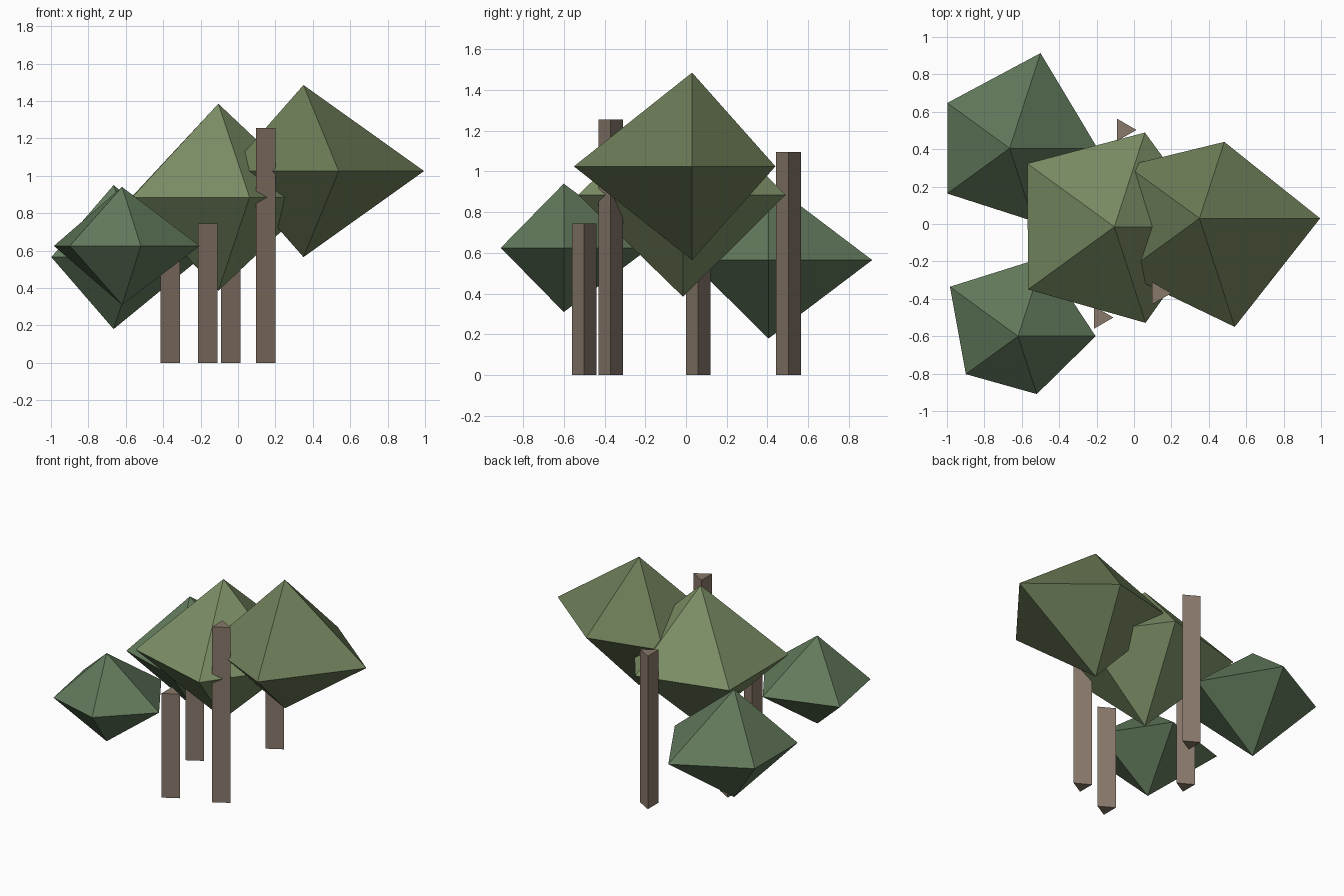
import bpy, bmesh
from math import cos, sin, pi

if "Cube" in bpy.data.objects:
    bpy.data.objects.remove(bpy.data.objects["Cube"])


def material(name, color):
    m = bpy.data.materials.new(name)
    m.diffuse_color = (*color, 1)
    m.use_nodes = True
    m.node_tree.nodes["Principled BSDF"].inputs["Base Color"].default_value = m.diffuse_color
    return m


def finish(bm, name, mat):
    bmesh.ops.recalc_face_normals(bm, faces=bm.faces)
    me = bpy.data.meshes.new(name)
    bm.to_mesh(me)
    bm.free()
    me.materials.append(mat)
    ob = bpy.data.objects.new(name, me)
    bpy.context.collection.objects.link(ob)


def foliage(name, center, half_height, radii, mat):
    # Five-sided double pyramid with an uneven waist
    x, y, z = center
    n = len(radii)
    bm = bmesh.new()
    ring = [bm.verts.new((x + r * cos(2 * pi * i / n), y + r * sin(2 * pi * i / n), z))
            for i, r in enumerate(radii)]
    for tip_z in (z + half_height, z - half_height):
        tip = bm.verts.new((x, y, tip_z))
        for i in range(n):
            bm.faces.new((ring[i], ring[(i + 1) % n], tip))
    finish(bm, name, mat)


def trunk(name, x, y, height, mat, r=0.07):
    # Three-sided prism standing on the ground
    bm = bmesh.new()
    low = [bm.verts.new((x + r * cos(2 * pi * i / 3), y + r * sin(2 * pi * i / 3), 0))
           for i in range(3)]
    base = bm.faces.new(low)
    top = bmesh.ops.extrude_face_region(bm, geom=[base], use_keep_orig=True)["geom"]
    for v in top:
        if isinstance(v, bmesh.types.BMVert):
            v.co.z = height
    finish(bm, name, mat)


bark = material("bark", (0.25, 0.19, 0.145))
light_leaf = material("light_leaf", (0.20, 0.27, 0.13))
mid_leaf = material("mid_leaf", (0.15, 0.20, 0.095))
dark_leaf = material("dark_leaf", (0.12, 0.19, 0.105))

# Foliage clumps: radii run anticlockwise from +x
foliage("right_foliage", (0.35, 0.03, 1.025), 0.46, (0.645, 0.43, 0.48, 0.50, 0.61), mid_leaf)
foliage("middle_foliage", (-0.105, -0.015, 0.885), 0.50, (0.53, 0.53, 0.575, 0.57, 0.54), light_leaf)
foliage("back_left_foliage", (-0.665, 0.405, 0.565), 0.385, (0.47, 0.535, 0.412, 0.412, 0.41), dark_leaf)
foliage("front_left_foliage", (-0.62, -0.60, 0.625), 0.315, (0.415, 0.444, 0.45, 0.345, 0.325), dark_leaf)

# Trunks
for name, x, y, h in (("front_right_trunk", 0.13, -0.37, 1.255),
                      ("back_trunk", -0.057, 0.503, 1.095),
                      ("front_trunk", -0.18, -0.50, 0.745),
                      ("left_trunk", -0.38, 0.06, 0.85)):
    trunk(name, x, y, h, bark)
